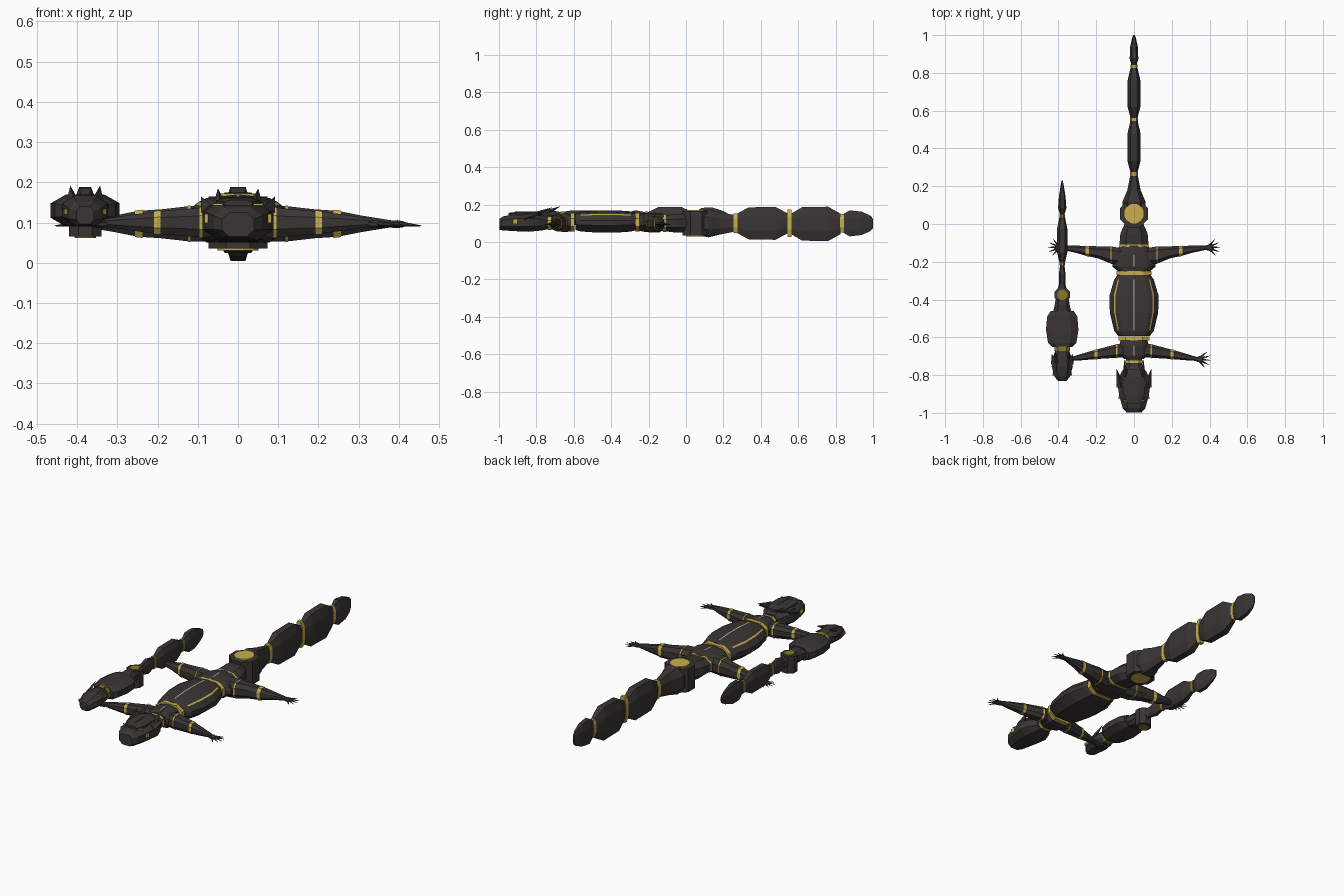
import bpy, bmesh, math
from mathutils import Matrix, Vector

if "Cube" in bpy.data.objects:
    bpy.data.objects.remove(bpy.data.objects["Cube"])


def material(name, rgb):
    m = bpy.data.materials.new(name)
    m.use_nodes = True
    m.diffuse_color = (*rgb, 1)
    m.node_tree.nodes["Principled BSDF"].inputs["Base Color"].default_value = (*rgb, 1)
    return m


DARK = material("charcoal", (0.042, 0.035, 0.035))
GOLD = material("gold", (0.58, 0.43, 0.07))
OLD = material("dark_gold", (0.24, 0.19, 0.02))
PALE = material("pale_seam", (0.55, 0.52, 0.45))

OCT = [(1, .45), (.55, 1), (-.55, 1), (-1, .45), (-1, -.45), (-.55, -1), (.55, -1), (1, -.45)]
# Back plate section: a central seam and a narrow trim strip on each shoulder
HALF = [(1, .1), (.82, .58), (.76, .68), (.6, .85), (.025, 1)]
PLATE = HALF + [(-u, v) for u, v in reversed(HALF)] + [(-1, -.35), (-.6, -1), (.6, -1), (1, -.35)]
TRIM = {1: 1, 4: 2, 7: 1}


def finish(bm, name, mats):
    bmesh.ops.recalc_face_normals(bm, faces=bm.faces)
    me = bpy.data.meshes.new(name)
    bm.to_mesh(me)
    bm.free()
    for m in mats:
        me.materials.append(m)
    ob = bpy.data.objects.new(name, me)
    bpy.context.scene.collection.objects.link(ob)
    return ob


def loft(name, rings, mat=DARK, x=0, z=.1, profile=OCT, strips=None, turn=None):
    """Skin rings of (along, half width, half height, side shift, height shift)."""
    bm = bmesh.new()
    loops = []
    for ring in rings:
        t, w, h, s, dz = (*ring, 0, 0)[:5]
        loop = []
        for u, v in profile:
            a, b, c = s + u * w, t, z + dz + v * h
            if turn:
                a, b = turn * b, a
            loop.append(bm.verts.new((x + a, b, c)))
        loops.append(loop)
    n = len(profile)
    for k, (p, q) in enumerate(zip(loops, loops[1:])):
        for i in range(n):
            j = (i + 1) % n
            f = bm.faces.new((p[i], p[j], q[j], q[i]))
            if strips and 0 < k < len(loops) - 2:
                f.material_index = strips.get(i, 0)
    bm.faces.new(loops[0])
    bm.faces.new(loops[-1])
    return finish(bm, name, [mat, GOLD, PALE] if strips else [mat])


def band(name, y, w, h, mat=GOLD, x=0, z=.1, thick=.011):
    loft(name, [(y - thick, w, h), (y + thick, w, h)], mat, x, z)


def disc(name, x, y, z0, z1, r, mat, sides):
    bm = bmesh.new()
    spin = Matrix.Translation((x, y, (z0 + z1) / 2)) @ Matrix.Rotation(math.pi / sides, 4, 'Z')
    bmesh.ops.create_cone(bm, cap_ends=True, segments=sides, radius1=r, radius2=r,
                          depth=z1 - z0, matrix=spin)
    finish(bm, name, [mat])


def spike(name, a, b, r, mat=DARK, sides=4, tip=.0):
    a, b = Vector(a), Vector(b)
    d = b - a
    bm = bmesh.new()
    m = Matrix.Translation((a + b) / 2) @ d.to_track_quat('Z', 'Y').to_matrix().to_4x4()
    bmesh.ops.create_cone(bm, cap_ends=True, segments=sides, radius1=r, radius2=tip,
                          depth=d.length, matrix=m)
    finish(bm, name, [mat])


def block(name, loc, size, mat=DARK, yaw=0):
    bm = bmesh.new()
    m = Matrix.Translation(loc) @ Matrix.Rotation(yaw, 4, 'Z') @ Matrix.Diagonal((*size, 1))
    bmesh.ops.create_cube(bm, size=1, matrix=m)
    finish(bm, name, [mat])


def tail_segment(name, y0, y1, w, h, x=0, z=.1, end=.6):
    d = y1 - y0
    loft(name, [(y0, w * .55, h * end), (y0 + d * .22, w, h * .97),
                (y0 + d * .75, w, h), (y1, w * .55, h * end)], x=x, z=z)


# Large swimmer: head, jaw and neck
loft("head", [(-.998, .04, .03, 0, -.005), (-.975, .06, .038), (-.91, .078, .046, 0, .004),
              (-.84, .088, .05, 0, .005), (-.79, .07, .045, 0, .005), (-.75, .045, .035)])
loft("brow_plate", [(-.95, .035, .008), (-.9, .055, .014), (-.81, .055, .016), (-.77, .02, .008)], z=.148)
block("brow_seam", (0, -.865, .163), (.004, .1, .003))
loft("neck", [(-.76, .04, .032), (-.7, .045, .034)])
band("neck_band", -.73, .047, .036, thick=.007)

# Torso
loft("chest", [(-.715, .05, .036), (-.695, .075, .045), (-.645, .078, .05), (-.61, .07, .045)],
     profile=PLATE, strips={4: 2}, z=.103)
band("chest_band", -.606, .082, .049, z=.105)
loft("body", [(-.592, .085, .045), (-.565, .105, .053), (-.47, .128, .06), (-.38, .13, .06),
              (-.295, .105, .054), (-.27, .088, .047)], profile=PLATE, strips=TRIM, z=.11)
band("hip_band", -.26, .092, .049, z=.105)
loft("hips", [(-.25, .085, .045), (-.225, .115, .05), (-.165, .105, .052), (-.115, .075, .045)],
     profile=PLATE, strips={4: 2}, z=.105)
band("tail_root_band", -.115, .077, .047, thick=.007)

# Limbs, eyes and horns on both sides
for s, side in ((1, "left"), (-1, "right")):
    loft(side + "_front_leg", [(.03, .034, .035, -.67), (.09, .036, .037, -.672), (.2, .025, .028, -.69),
                               (.27, .018, .019, -.703), (.335, .01, .009, -.715)], turn=s)
    loft(side + "_front_leg_band", [(.193, .027, .03, -.689), (.209, .026, .029, -.691)], GOLD, turn=s)
    loft(side + "_shoulder_band", [(.088, .038, .039, -.672), (.096, .037, .038, -.674)], GOLD, turn=s)
    loft(side + "_hind_leg", [(.05, .045, .045, -.175), (.12, .046, .044, -.165), (.19, .032, .036, -.15),
                              (.25, .026, .032, -.143), (.31, .019, .02, -.133), (.385, .011, .008, -.125)],
         turn=s, z=.097)
    loft(side + "_hind_leg_band", [(.238, .029, .035, -.145), (.256, .027, .033, -.142)], GOLD, turn=s, z=.097)
    loft(side + "_hip_joint_band", [(.118, .047, .046, -.165), (.124, .046, .045, -.164)], GOLD, turn=s, z=.097)
    for part, wx, wy, lean in (("front", .335, -.716, -.12), ("hind", .385, -.125, .05)):
        loft(f"{side}_{part}_palm", [(wx - .01, .01, .008, wy), (wx + .012, .017, .01, wy),
                                     (wx + .028, .013, .007, wy)], turn=s, z=.096)
        for i in range(5):
            a = (i - 2) * .5 + lean
            c, n = math.cos(a), math.sin(a)
            spike(f"{side}_{part}_finger_{i + 1}", (s * (wx + .01 + .012 * c), wy + .014 * n, .096),
                  (s * (wx + .015 + .056 * c), wy + .05 * n, .092), .0065, tip=.001)
    block(side + "_eye", (s * .077, -.915, .11), (.008, .022, .022), GOLD, s * .18)
    block(side + "_brow_trim", (s * .045, -.937, .145), (.035, .006, .006), GOLD, s * .25)
    spike(side + "_horn", (s * .07, -.86, .125), (s * .092, -.765, .165), .022)
    spike(side + "_inner_horn", (s * .045, -.82, .14), (s * .05, -.715, .185), .018)

# Tail with turning joint
loft("tail_root", [(-.108, .077, .043), (-.05, .072, .05), (0, .05, .05), (.05, .05, .05)])
disc("tail_joint", 0, .055, .035, .165, .079, DARK, 8)
disc("tail_joint_cap", 0, .055, .03, .172, .053, GOLD, 12)
loft("tail_taper", [(.05, .065, .06), (.12, .06, .075), (.18, .035, .06), (.255, .02, .045)])
band("tail_band_1", .265, .021, .052)
tail_segment("tail_segment_1", .275, .545, .035, .088)
band("tail_band_2", .553, .022, .073)
tail_segment("tail_segment_2", .563, .825, .034, .092, z=.097)
band("tail_band_3", .833, .019, .05)
loft("tail_tip", [(.842, .014, .05), (.875, .023, .07), (.94, .02, .062), (.985, .01, .042), (1, .004, .025)])

# Small swimmer: head and body
X, Z = -.38, .13
loft("small_head", [(-.83, .022, .022, 0, -.012), (-.81, .04, .03, 0, -.008), (-.755, .056, .037),
                    (-.7, .048, .036), (-.67, .035, .03)], x=X, z=Z)
band("small_neck_band", -.66, .042, .034, OLD, X, Z, .012)
loft("small_body", [(-.65, .055, .032), (-.63, .075, .037), (-.56, .086, .04), (-.49, .08, .039),
                    (-.46, .06, .034)], x=X, z=Z)
for s, side in ((1, "left"), (-1, "right")):
    spike(f"small_{side}_horn", (X + s * .03, -.76, .15), (X + s * .037, -.67, .192), .017)
    spike(f"small_{side}_ear", (X + s * .045, -.74, .135), (X + s * .055, -.685, .15), .015)
    block(f"small_{side}_eye", (X + s * .046, -.793, .127), (.009, .018, .014), OLD, s * .3)

# Small swimmer: jointed tail
loft("small_tail_root", [(-.465, .048, .03), (-.43, .04, .034), (-.37, .03, .03)], x=X, z=Z)
disc("small_joint", X, -.375, .065, .16, .044, DARK, 8)
disc("small_joint_cap", X, -.375, .062, .164, .028, OLD, 12)
loft("small_tail_taper", [(-.36, .028, .03), (-.315, .016, .028), (-.27, .018, .04), (-.22, .012, .03)], x=X, z=Z)
band("small_tail_band_1", -.212, .014, .034, OLD, X, Z, .008)
tail_segment("small_tail_segment", -.203, .035, .027, .058, X, Z, .5)
band("small_tail_band_2", .042, .014, .034, OLD, X, Z, .008)
loft("small_tail_tip", [(.05, .012, .03), (.085, .022, .053), (.14, .018, .055), (.2, .009, .036),
                        (.23, .003, .018)], x=X, z=Z)
